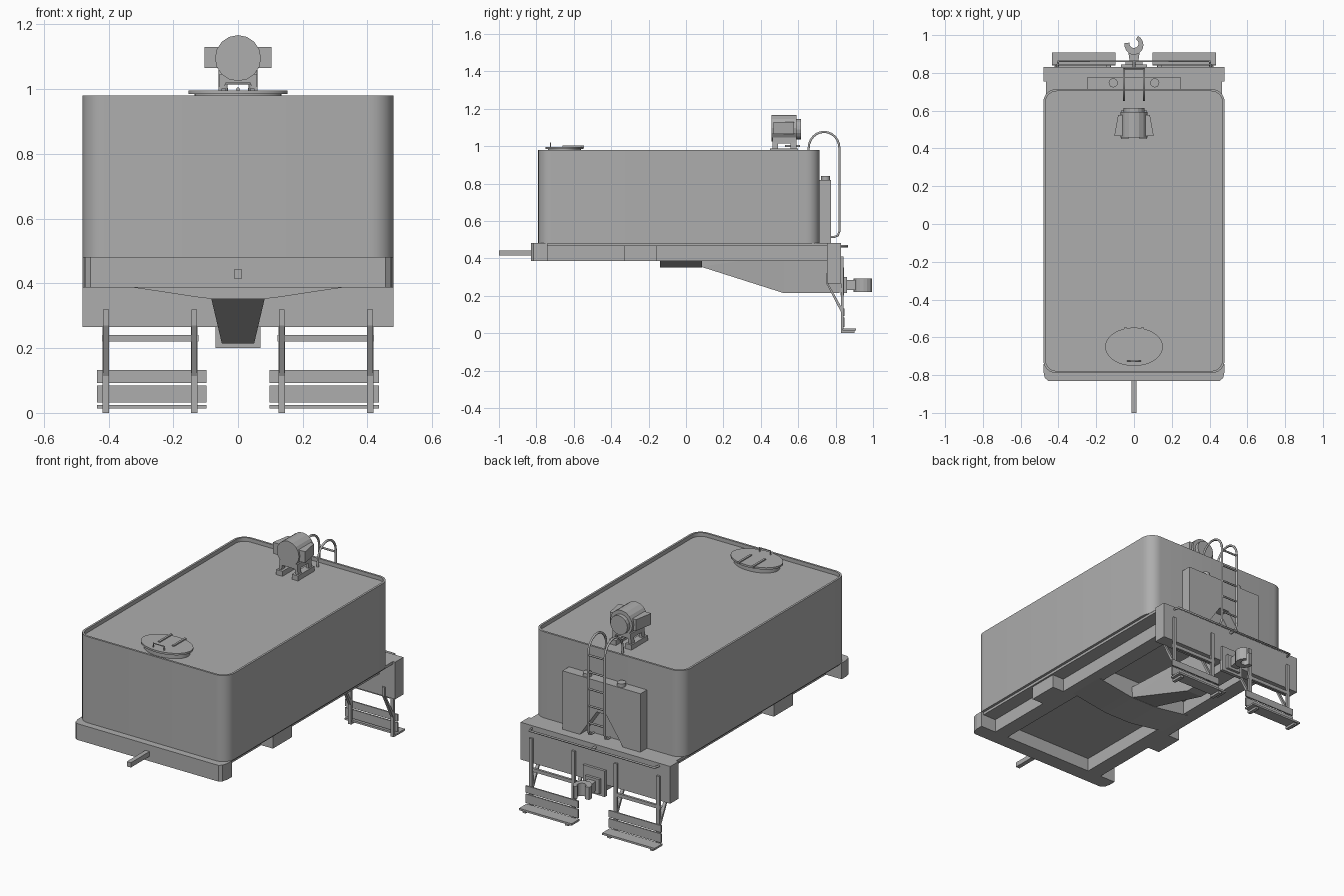
import bpy, bmesh, math
from mathutils import Vector

if "Cube" in bpy.data.objects:
    bpy.data.objects.remove(bpy.data.objects["Cube"])

gray = bpy.data.materials.new("plain gray")
gray.diffuse_color = (0.42, 0.42, 0.42, 1)
gray.use_nodes = True
gray.node_tree.nodes["Principled BSDF"].inputs["Base Color"].default_value = gray.diffuse_color


def finish(name, bm, smooth=False):
    bmesh.ops.recalc_face_normals(bm, faces=bm.faces)
    me = bpy.data.meshes.new(name)
    bm.to_mesh(me)
    bm.free()
    me.materials.append(gray)
    ob = bpy.data.objects.new(name, me)
    bpy.context.collection.objects.link(ob)
    if smooth:
        bpy.ops.object.select_all(action='DESELECT')
        ob.select_set(True)
        bpy.context.view_layer.objects.active = ob
        bpy.ops.object.shade_smooth_by_angle(angle=math.radians(35))
    return ob


def prism(name, pts, axis, a, b, smooth=False):
    """Extrude a 2D outline along an axis from a to b."""
    def p3(p, t):
        return {'x': (t, p[0], p[1]), 'y': (p[0], t, p[1]), 'z': (p[0], p[1], t)}[axis]
    bm = bmesh.new()
    lo = [bm.verts.new(p3(p, a)) for p in pts]
    hi = [bm.verts.new(p3(p, b)) for p in pts]
    n = len(pts)
    bm.faces.new(lo)
    bm.faces.new(hi)
    for i in range(n):
        bm.faces.new((lo[i], lo[(i + 1) % n], hi[(i + 1) % n], hi[i]))
    return finish(name, bm, smooth)


def box(name, x0, x1, y0, y1, z0, z1):
    return prism(name, [(x0, y0), (x1, y0), (x1, y1), (x0, y1)], 'z', z0, z1)


def hull(name, pts):
    bm = bmesh.new()
    for p in pts:
        bm.verts.new(p)
    bmesh.ops.convex_hull(bm, input=bm.verts)
    bmesh.ops.dissolve_limit(bm, angle_limit=0.01, verts=bm.verts, edges=bm.edges)
    return finish(name, bm)


def ellipse(cx, cy, rx, ry, n):
    return [(cx + rx * math.cos(2 * math.pi * i / n), cy + ry * math.sin(2 * math.pi * i / n))
            for i in range(n)]


def rounded(x, y0, y1, r, n=6):
    out = []
    for cx, cy, s in ((x - r, y1 - r, 0), (r - x, y1 - r, 1), (r - x, y0 + r, 2), (x - r, y0 + r, 3)):
        for i in range(n + 1):
            t = math.pi / 2 * (s + i / n)
            out.append((cx + r * math.cos(t), cy + r * math.sin(t)))
    return out


def tube(name, pts, r):
    cu = bpy.data.curves.new(name, 'CURVE')
    cu.dimensions = '3D'
    cu.bevel_depth = r
    cu.bevel_resolution = 1
    cu.use_fill_caps = True
    sp = cu.splines.new('POLY')
    sp.points.add(len(pts) - 1)
    for q, p in zip(sp.points, pts):
        q.co = (*p, 1)
    cu.materials.append(gray)
    ob = bpy.data.objects.new(name, cu)
    bpy.context.collection.objects.link(ob)


# tank: rounded shell with a rim around a sunken deck
bm = bmesh.new()
outer, inner = rounded(0.48, -0.79, 0.715, 0.07), rounded(0.468, -0.778, 0.703, 0.058)
rings = [[bm.verts.new((x, y, z)) for x, y in pl]
         for pl, z in ((outer, 0.48), (outer, 0.98), (inner, 0.98), (inner, 0.958))]
bm.faces.new(rings[0])
bm.faces.new(rings[3])
n = len(outer)
for a, b in zip(rings, rings[1:]):
    for i in range(n):
        bm.faces.new((a[i], a[(i + 1) % n], b[(i + 1) % n], b[i]))
finish("tank", bm, True)

# hatch with lid, hinge straps and handle
prism("hatch_neck", ellipse(0, -0.65, 0.135, 0.088, 32), 'z', 0.955, 0.985, True)
prism("hatch_lid", ellipse(0, -0.65, 0.153, 0.102, 32), 'z', 0.985, 0.996, True)
for s in (-1, 1):
    box("hatch_strap", s * 0.045 - 0.006, s * 0.045 + 0.006, -0.66, -0.545, 0.99, 1.002)
tube("hatch_handle", [(-0.035, -0.725, 0.99), (-0.035, -0.725, 1.018),
                      (0.035, -0.725, 1.018), (0.035, -0.725, 0.99)], 0.004)

# frame under the tank
box("floor_plate", -0.465, 0.465, -0.77, 0.77, 0.465, 0.481)
for s in (-1, 1):
    x0, x1 = sorted((s * 0.29, s * 0.38))
    box("side_rail", x0, x1, -0.75, 0.76, 0.387, 0.466)
    x0, x1 = sorted((s * 0.37, s * 0.455))
    box("side_bracket", x0, x1, -0.33, -0.155, 0.387, 0.466)
box("rear_cross_member", -0.3, 0.3, 0.64, 0.7, 0.39, 0.466)
box("mid_cross_member", -0.3, 0.3, -0.14, 0.08, 0.386, 0.466)

# front bumper with chamfered corners, and tow bar
bump = [(-0.455, -0.83), (0.455, -0.83), (0.472, -0.815), (0.48, -0.78), (0.48, -0.74),
        (-0.48, -0.74), (-0.48, -0.78), (-0.472, -0.815)]
prism("front_bumper", bump, 'z', 0.387, 0.481)
box("tow_bar", -0.013, 0.013, -1.0, -0.82, 0.415, 0.443)

# curved saddle and tapering drawbar beam underneath
sad = [(0.33, 0.388), (0.24, 0.375), (0.13, 0.358), (0.08, 0.352)]
prism("saddle", sad + [(-x, z) for x, z in reversed(sad)], 'y', -0.14, 0.085)
hull("drawbar_taper", [(s * x, y, z) for s in (-1, 1) for x, y, z in
     ((0.083, 0.08, 0.355), (0.083, 0.08, 0.42), (0.05, 0.52, 0.215), (0.06, 0.52, 0.42))])
hull("drawbar_rear", [(s * x, y, z) for s in (-1, 1) for x, y, z in
     ((0.05, 0.52, 0.215), (0.06, 0.52, 0.42), (0.05, 0.82, 0.215), (0.06, 0.82, 0.42))])

# rear bumper with bar across its back
box("rear_bumper", -0.48, 0.48, 0.755, 0.83, 0.265, 0.481)
tube("rear_bar", [(-0.41, 0.82, 0.465), (-0.4, 0.862, 0.465), (0.4, 0.862, 0.465), (0.41, 0.82, 0.465)], 0.006)
tube("rear_bar_post", [(0, 0.82, 0.465), (0, 0.865, 0.465)], 0.008)

# two hanging steps
for s in (-1, 1):
    for x in (0.135, 0.408):
        c = s * x
        box("step_post", c - 0.01, c + 0.01, 0.828, 0.841, 0.002, 0.41)
        prism("step_brace", [(0.748, 0.27), (0.748, 0.32), (0.757, 0.32), (0.757, 0.272),
                             (0.836, 0.13), (0.836, 0.098)], 'x', c - 0.009, c + 0.009)
        box("tread_arm", c - 0.01, c + 0.01, 0.83, 0.9, 0.0, 0.013)
    x0, x1 = sorted((s * 0.122, s * 0.42))
    box("step_rung", x0, x1, 0.826, 0.84, 0.22, 0.24)
    x0, x1 = sorted((s * 0.098, s * 0.435))
    box("upper_board", x0, x1, 0.84, 0.848, 0.092, 0.132)
    box("lower_board", x0, x1, 0.84, 0.848, 0.032, 0.084)
    box("step_tread", x0, x1, 0.838, 0.908, 0.013, 0.024)

# towing hook
box("hook_plate", -0.07, 0.07, 0.825, 0.845, 0.2, 0.35)
box("hook_base", -0.045, 0.045, 0.84, 0.86, 0.215, 0.3)
prism("hook_stem", [(-0.022, 0.855), (0.022, 0.855), (0.03, 0.91), (-0.03, 0.91)], 'z', 0.23, 0.285)
ts = [math.radians(-190 + 255 * i / 12) for i in range(13)]
hook = [(0.05 * math.cos(t), 0.948 + 0.052 * math.sin(t)) for t in ts]
hook += [(0.024 * math.cos(t), 0.956 + 0.024 * math.sin(t)) for t in reversed(ts)]
prism("hook_jaw", hook, 'z', 0.22, 0.293)

# rear cabinet with notch behind the ladder, and two filler caps
cab = [(-0.25, 0.478), (-0.14, 0.478), (-0.03, 0.64), (0.03, 0.64), (0.14, 0.478), (0.25, 0.478),
       (0.25, 0.82), (-0.25, 0.82)]
prism("rear_cabinet", cab, 'y', 0.71, 0.775)
for x in (-0.11, 0.11):
    prism("filler_cap", ellipse(x, 0.747, 0.024, 0.024, 16), 'z', 0.815, 0.84, True)

# ladder: hooped rails and rungs
arc = [(0.738 - 0.082 * math.cos(math.pi * i / 12), 0.99 + 0.086 * math.sin(math.pi * i / 12))
       for i in range(13)]
path = [(0.656, 0.955)] + arc + [(0.82, 0.545), (0.812, 0.522), (0.79, 0.513), (0.77, 0.513)]
for s in (-1, 1):
    tube("ladder_rail", [(s * 0.053, y, z) for y, z in path], 0.0065)
for i in range(5):
    z = 0.59 + 0.098 * i
    tube("ladder_rung", [(-0.053, 0.82, z), (0.053, 0.82, z)], 0.0055)

# motor on a splayed stand
prism("motor_body", ellipse(0, 1.096, 0.071, 0.071, 16), 'y', 0.457, 0.592)
prism("motor_end", ellipse(0, 1.09, 0.055, 0.055, 16), 'y', 0.59, 0.615)
for s in (-1, 1):
    hull("motor_side_box", [(s * x, y, z) for z in (1.065, 1.13) for x, y in
         ((0.04, 0.467), (0.104, 0.467), (0.084, 0.578), (0.04, 0.578))])
    for y in (0.462, 0.56):
        hull("motor_leg", [(s * x, yy, z) for yy in (y, y + 0.03) for x, z in
             ((0.035, 1.045), (0.055, 1.045), (0.045, 0.985), (0.062, 0.985))])
    x0, x1 = sorted((s * 0.03, s * 0.07))
    box("motor_foot", x0, x1, 0.45, 0.6, 0.957, 0.987)
box("motor_plate", -0.058, 0.058, 0.462, 0.59, 1.015, 1.045)
tube("motor_outlet", [(0, 0.53, 1.0), (0, 0.61, 1.0)], 0.006)
